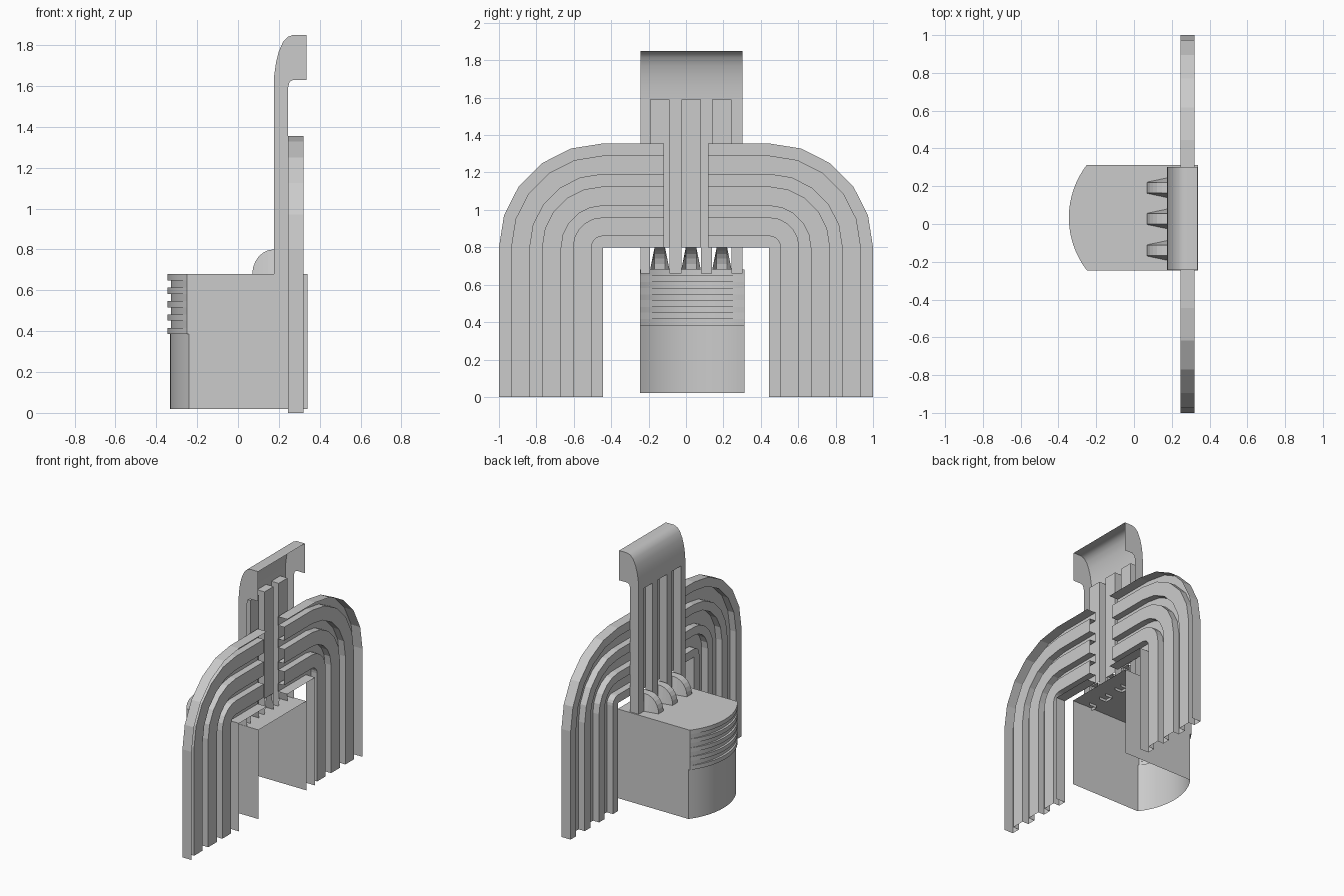
import bpy, bmesh
from math import sin, cos, asin, pi

if "Cube" in bpy.data.objects:
    bpy.data.objects.remove(bpy.data.objects["Cube"])

Y0, Y1 = -0.245, 0.313          # body sides
S0, S1 = -0.243, 0.303          # tower sides
SLOTS = (-0.14, 0.027, 0.192)   # slot and fin centres
HALF = 0.052


def sheet(name, verts, faces, smooth=False):
    """Make a thin-sheet object from points and faces."""
    me = bpy.data.meshes.new(name)
    me.from_pydata(verts, [], faces)
    bm = bmesh.new()
    bm.from_mesh(me)
    bmesh.ops.remove_doubles(bm, verts=bm.verts, dist=0.0005)
    bmesh.ops.recalc_face_normals(bm, faces=bm.faces)
    bm.to_mesh(me)
    bm.free()
    ob = bpy.data.objects.new(name, me)
    bpy.context.collection.objects.link(ob)
    if smooth:
        bpy.context.view_layer.objects.active = ob
        ob.select_set(True)
        bpy.ops.object.shade_smooth_by_angle(angle=0.5)
        ob.select_set(False)
    return ob


def loft(rings):
    """Quads joining successive open rings of equal length."""
    n = len(rings[0])
    verts = [p for r in rings for p in r]
    faces = [(i * n + j, i * n + j + 1, (i + 1) * n + j + 1, (i + 1) * n + j)
             for i in range(len(rings) - 1) for j in range(n - 1)]
    return verts, faces


# stepped arched wings: corrugated section swept over the shoulder and down
section = [(0, 0.32)]
edges = [0, 0.06, 0.16, 0.222, 0.325, 0.39, 0.49, 0.555]
for a, b in zip(edges[::2], edges[1::2]):
    if a:
        section.append((a, 0.295))
    section += [(a, 0.245), (b, 0.245)]
    if b < 0.5:
        section.append((b, 0.295))
section.append((0.555, 0.32))
stations = [lambda r: (0.118, 0.8 + r)]
for k in range(6):
    t = pi / 2 * (1 - k / 5)
    stations.append(lambda r, t=t: (0.445 + r * cos(t), 0.8 + r * sin(t)))
stations.append(lambda r: (0.445 + r, 0.0))
wings = sheet("arched_wings", *loft([[(x, *f(r)) for r, x in section] for f in stations]))
mir = wings.modifiers.new("mirror", 'MIRROR')
mir.use_axis = (False, True, False)

# base block: open at the back and bottom, bowed front with raised bands
def plan(z, edge, sag):
    half, mid = (Y1 - Y0) / 2, (Y0 + Y1) / 2
    ring = [(0.34, Y0, z)]
    rad = (half * half + sag * sag) / (2 * sag)
    amax = asin(half / rad)
    for k in range(17):
        a = amax * (k / 8 - 1)
        ring.append((edge - sag + rad * (1 - cos(a)), mid + rad * sin(a), z))
    return ring + [(0.34, Y1, z)]

rings = [plan(0.02, -0.24, 0.092), plan(0.385, -0.24, 0.092)]
for i in range(5):
    z = 0.385 + i * 0.066
    rings += [plan(z, -0.25, 0.095), plan(z + 0.031, -0.25, 0.095)]
    if i < 4:
        rings += [plan(z + 0.031, -0.25, 0.078), plan(z + 0.066, -0.25, 0.078)]
verts, faces = loft(rings)
n = len(rings[0])
faces.append(tuple(range(len(verts) - n, len(verts))))
sheet("base_block", verts, faces, True)

# tower shaft: folded front with three recessed slots
fold = [(0.245, S0), (0.175, S0)]
for c in SLOTS:
    fold += [(0.175, c - HALF), (0.235, c - HALF), (0.235, c + HALF), (0.175, c + HALF)]
fold += [(0.175, S1), (0.245, S1)]
verts, faces = loft([[(x, y, z) for x, y in fold] for z in (0.66, 0.8, 1.59)])
n = len(fold)
faces = [f for f in faces if not (f[0] < n and f[0] in (3, 7, 11))]   # open behind fins
for i in (2, 6, 10):
    faces.append(tuple(2 * n + i + k for k in range(4)))              # slot ceilings
sheet("tower_shaft", verts, faces)

# tower cap: curved hood, open at the back
hood = [(0.175, 1.59), (0.177, 1.65), (0.186, 1.715), (0.2, 1.77), (0.22, 1.815),
        (0.243, 1.84), (0.27, 1.85), (0.335, 1.85)]
lip = [(0.335, 1.63), (0.27, 1.63), (0.252, 1.62), (0.245, 1.59)]
verts, faces = loft([[(x, y, z) for x, z in hood] for y in (S0, S1)])
for y in (S0, S1):
    s = len(verts)
    verts += [(x, y, z) for x, z in hood + lip]
    faces.append(tuple(range(s, len(verts))))
sheet("tower_cap", verts, faces, True)

# fins: quarter-round tapered shells at the foot of each slot
for k, c in enumerate(SLOTS):
    rings = []
    for i in range(7):
        t = pi / 2 * i / 6
        x, z = 0.175 - 0.105 * cos(t), 0.68 + 0.12 * sin(t)
        w = 0.028
        wb = 0.03 + 0.022 * (x - 0.07) / 0.105
        rings.append([(x, c - wb, 0.68), (x, c - w, z), (x, c + w, z), (x, c + wb, 0.68)])
    rings.append([(0.235, c - HALF, 0.68), (0.235, c - 0.028, 0.8),
                  (0.235, c + 0.028, 0.8), (0.235, c + HALF, 0.68)])
    sheet(f"fin_{k + 1}", *loft(rings))
